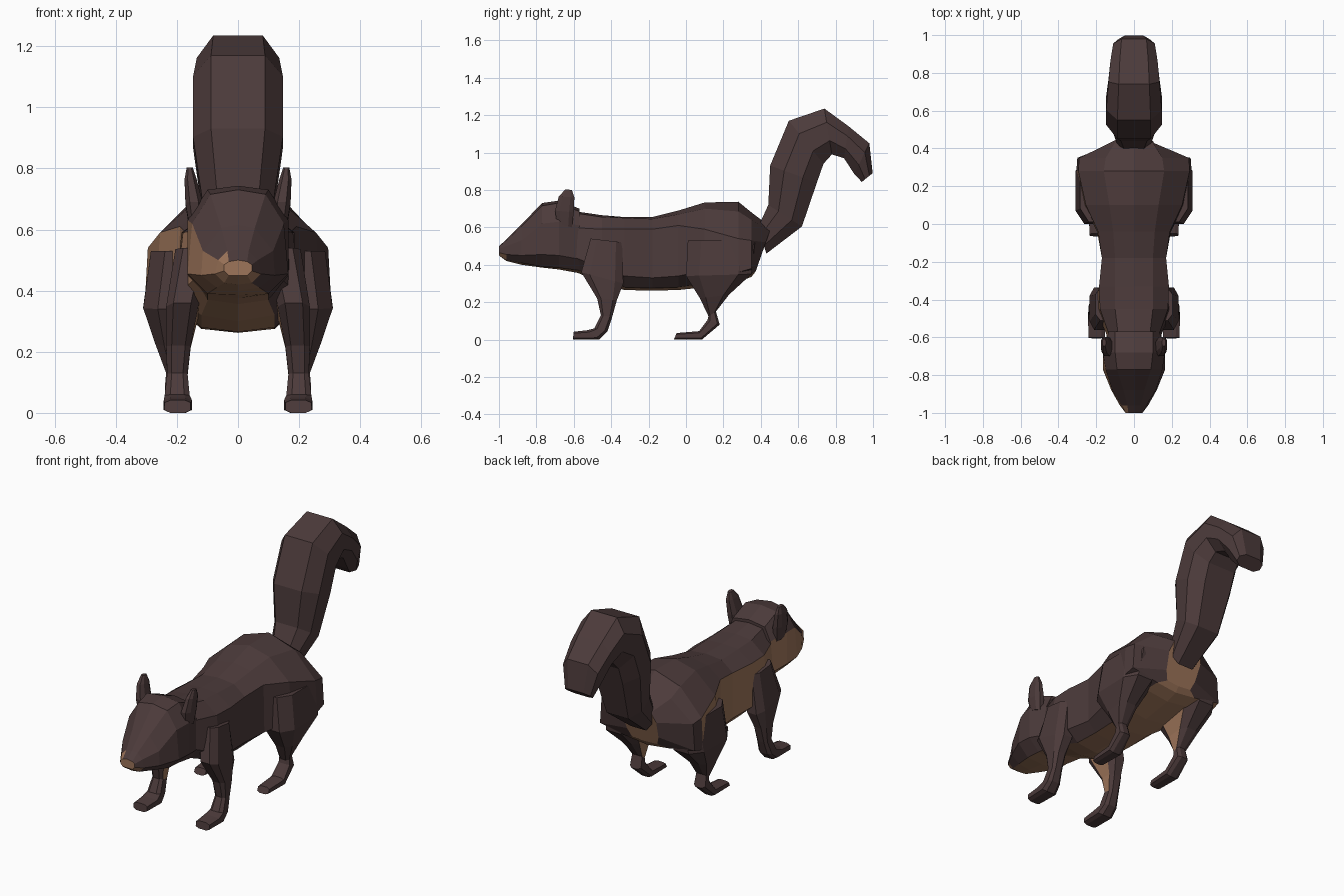
import bpy, bmesh
from mathutils import Vector

if "Cube" in bpy.data.objects:
    bpy.data.objects.remove(bpy.data.objects["Cube"])


def material(name, rgb):
    m = bpy.data.materials.new(name)
    m.diffuse_color = (*rgb, 1)
    m.use_nodes = True
    m.node_tree.nodes["Principled BSDF"].inputs["Base Color"].default_value = m.diffuse_color
    return m


FUR = material("dark_brown_fur", (0.072, 0.043, 0.043))
TAN = material("tan_underside", (0.34, 0.178, 0.102))


def loft(name, rings, is_tan):
    """Skin closed rings; is_tan(strip, ring, centre) picks the paler colour."""
    bm = bmesh.new()
    vr = [[bm.verts.new(p) for p in r] for r in rings]
    n = len(vr[0])
    for i in range(len(vr) - 1):
        for j in range(n):
            k = (j + 1) % n
            f = bm.faces.new((vr[i][j], vr[i][k], vr[i + 1][k], vr[i + 1][j]))
            f.material_index = int(is_tan(j, i, f.calc_center_median()))
    for r, i in ((vr[0], -1), (vr[-1], len(vr))):
        f = bm.faces.new(r)
        f.material_index = int(is_tan(-1, i, f.calc_center_median()))
    bmesh.ops.recalc_face_normals(bm, faces=bm.faces)
    me = bpy.data.meshes.new(name)
    bm.to_mesh(me)
    bm.free()
    me.materials.append(FUR)
    me.materials.append(TAN)
    ob = bpy.data.objects.new(name, me)
    bpy.context.collection.objects.link(ob)
    return ob


def body_ring(y, top, pts, bottom, tilt=0):
    """Mirrored cross-section: top centre, four side points, bottom centre."""
    half = [(0, top)] + pts + [(0, bottom)]
    full = half + [(-x, z) for x, z in reversed(pts)]
    return [(x, y + tilt * (z - 0.5), z) for x, z in full]


def limb_ring(front, back, xa, xb, flat, cut):
    """Octagon between a front and a back (y, z) point, from xa to xb."""
    a, b = Vector((0, *front)), Vector((0, *back))
    mid, h = (xa + xb) / 2, (xb - xa) / 2
    out = []
    for s, t in ((-flat, 0), (flat, 0), (1, cut), (1, 1 - cut),
                 (flat, 1), (-flat, 1), (-1, 1 - cut), (-1, cut)):
        p = a.lerp(b, t)
        out.append((mid + s * h, p.y, p.z))
    return out


# Torso, from neck to rump
torso = [
    body_ring(-.62, .69, [(.08, .68), (.12, .60), (.13, .45), (.09, .39)], .375),
    body_ring(-.45, .665, [(.10, .655), (.18, .59), (.205, .38), (.12, .32)], .30),
    body_ring(-.33, .655, [(.10, .65), (.185, .59), (.185, .34), (.12, .28)], .265),
    body_ring(-.18, .655, [(.10, .645), (.17, .59), (.17, .33), (.12, .275)], .262),
    body_ring(-.04, .69, [(.11, .67), (.19, .61), (.195, .34), (.12, .28)], .265),
    body_ring(.10, .733, [(.13, .70), (.255, .59), (.27, .37), (.14, .30)], .28),
    body_ring(.28, .737, [(.16, .685), (.295, .54), (.305, .36), (.15, .33)], .31),
    body_ring(.35, .68, [(.15, .64), (.29, .53), (.30, .38), (.13, .35)], .335),
    body_ring(.42, .60, [(.09, .58), (.11, .52), (.10, .42), (.08, .37)], .365, .35),
]
loft("torso", torso, lambda j, i, c: i == len(torso)
     or j in (4, 5, 6, 7) and c.y < .36 and (j in (5, 6) or c.y < .2)
     or j in (4, 5, 6, 7) and abs(c.x) < .12)

# Head, from nose to neck
head = [
    body_ring(-1.0, .50, [(.03, .495), (.045, .485), (.045, .465), (.03, .45)], .45),
    body_ring(-.96, .535, [(.035, .53), (.065, .50), (.075, .455), (.045, .425)], .42),
    body_ring(-.88, .615, [(.055, .605), (.115, .53), (.12, .45), (.07, .41)], .40),
    body_ring(-.77, .73, [(.09, .715), (.15, .62), (.165, .455), (.10, .39)], .385),
    body_ring(-.68, .743, [(.10, .73), (.165, .63), (.165, .45), (.10, .385)], .375),
    body_ring(-.57, .70, [(.10, .685), (.135, .61), (.14, .43), (.10, .37)], .355),
]
loft("head", head, lambda j, i, c: i == -1 or j in (3, 4, 5, 6, 7, 8)
     and j in (4, 5, 6, 7) or (i == 0 and j in (3, 8)))

# Muzzle and body share the strip order; limbs below use octagons.
# Bushy tail curling over at the tip: outer point, inner point, half width
TAIL = [
    ((.385, .60), (.43, .46), .08),
    ((.44, .72), (.62, .605), .115),
    ((.45, .93), (.70, .84), .147),
    ((.55, 1.17), (.735, .94), .147),
    ((.74, 1.235), (.78, .99), .135),
    ((.87, 1.14), (.845, .97), .125),
    ((.98, 1.05), (.90, .885), .11),
    ((.998, .89), (.94, .843), .08),
]
loft("tail", [limb_ring(a, b, -w, w, .6, .3) for a, b, w in TAIL],
     lambda j, i, c: False)

# Legs: front point, back point, inner x, outer x
FRONT_LEG = [
    ((-.51, .54), (-.34, .52), .09, .205),
    ((-.56, .36), (-.335, .30), .13, .235),
    ((-.475, .22), (-.37, .21), .155, .235),
    ((-.455, .13), (-.395, .12), .165, .232),
    ((-.49, .06), (-.42, .045), .158, .24),
    ((-.53, .05), (-.465, 0), .15, .243),
    ((-.60, .042), (-.605, 0), .155, .24),
]
HIND_LEG = [
    ((.01, .53), (.37, .53), .10, .285),
    ((0, .34), (.35, .35), .12, .31),
    ((.075, .22), (.23, .24), .155, .27),
    ((.12, .125), (.16, .15), .172, .235),
    ((.115, .105), (.18, .08), .168, .238),
    ((.07, .045), (.085, 0), .16, .24),
    ((-.05, .035), (-.065, 0), .165, .235),
]
# Rounded ears
EAR = [
    ((-.69, .62), (-.61, .60), .115, .16),
    ((-.70, .69), (-.60, .68), .115, .172),
    ((-.68, .765), (-.597, .76), .135, .175),
    ((-.645, .803), (-.61, .80), .148, .168),
]
PARTS = (("front_leg", FRONT_LEG, .55, .2, True),
         ("hind_leg", HIND_LEG, .5, .2, True),
         ("ear", EAR, .5, .25, False))
for side, s in (("right", 1), ("left", -1)):
    for name, rows, flat, cut, pale in PARTS:
        rings = [[(s * x, y, z) for x, y, z in limb_ring(a, b, xa, xb, flat, cut)]
                 for a, b, xa, xb in rows]
        # inner thigh and forearm are pale above the ankle
        loft(f"{name}_{side}", rings,
             lambda j, i, c, p=pale: p and j == 6 and c.z > .13)
